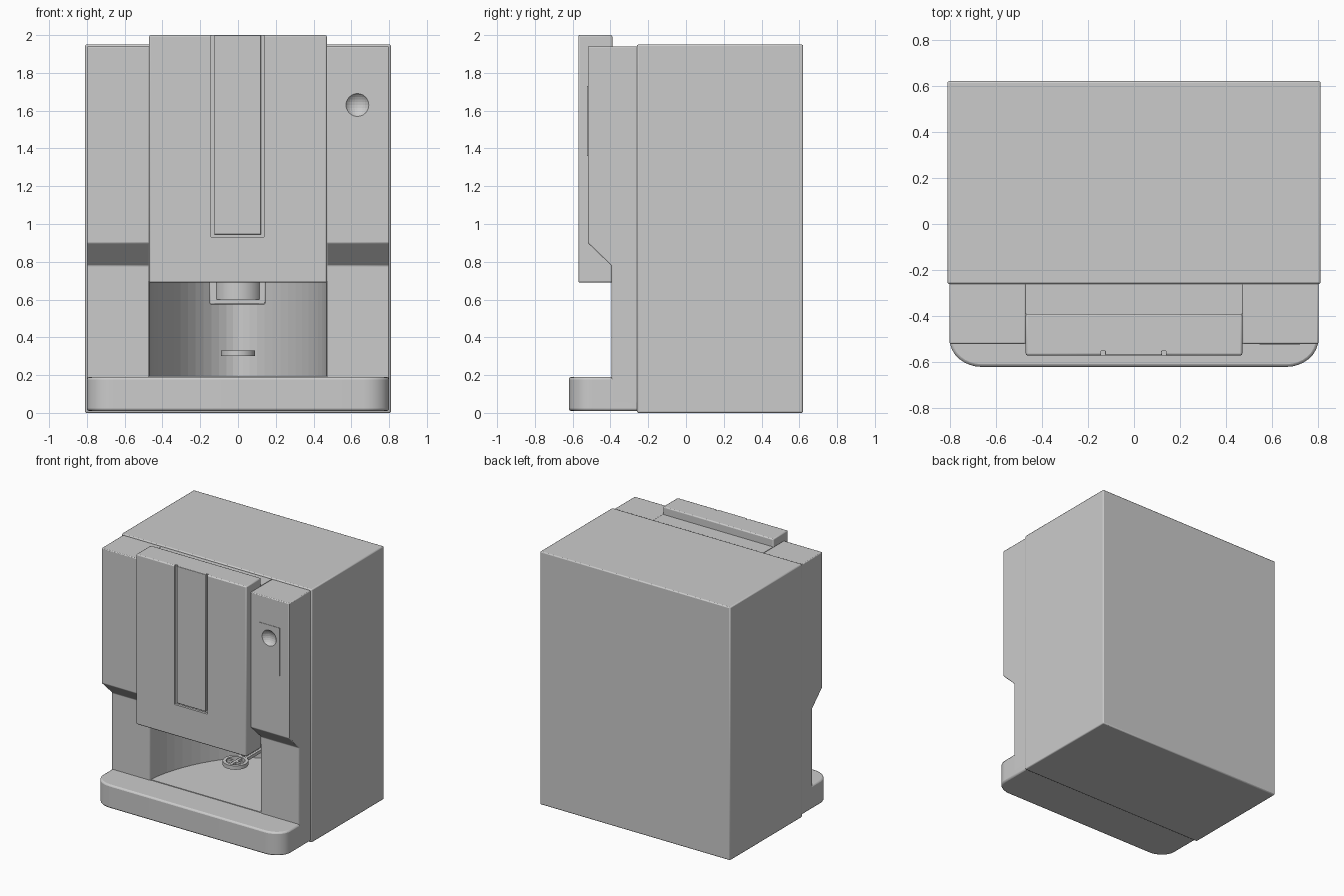
import bpy, bmesh, math

if "Cube" in bpy.data.objects:
    bpy.data.objects.remove(bpy.data.objects["Cube"])

grey = bpy.data.materials.new("light_grey")
grey.diffuse_color = (0.6, 0.6, 0.6, 1)
grey.use_nodes = True
grey.node_tree.nodes["Principled BSDF"].inputs["Base Color"].default_value = grey.diffuse_color


def finish(name, bm, bevel=0.0):
    bmesh.ops.recalc_face_normals(bm, faces=bm.faces)
    me = bpy.data.meshes.new(name)
    bm.to_mesh(me)
    bm.free()
    ob = bpy.data.objects.new(name, me)
    bpy.context.collection.objects.link(ob)
    me.materials.append(grey)
    if bevel:
        mod = ob.modifiers.new("Bevel", 'BEVEL')
        mod.width, mod.segments, mod.limit_method = bevel, 2, 'ANGLE'
    return ob


def prism(name, pts, lo, hi, axis='z', bevel=0.0):
    """Extrude a closed outline along x (outline is y,z) or z (outline is x,y)."""
    bm = bmesh.new()
    place = (lambda p, h: (p[0], p[1], h)) if axis == 'z' else (lambda p, h: (h, p[0], p[1]))
    f = bm.faces.new([bm.verts.new(place(p, lo)) for p in pts])
    top = bmesh.ops.extrude_face_region(bm, geom=[f])
    shift = (0, 0, hi - lo) if axis == 'z' else (hi - lo, 0, 0)
    bmesh.ops.translate(bm, vec=shift, verts=[v for v in top['geom'] if isinstance(v, bmesh.types.BMVert)])
    return finish(name, bm, bevel)


def box(name, x0, x1, y0, y1, z0, z1, bevel=0.0):
    return prism(name, [(x0, y0), (x1, y0), (x1, y1), (x0, y1)], z0, z1, 'z', bevel)


def cut(ob, cutter):
    cutter.hide_render = True
    cutter.hide_set(True)
    mod = ob.modifiers.new("Cut", 'BOOLEAN')
    mod.operation, mod.object, mod.solver = 'DIFFERENCE', cutter, 'EXACT'


def circle(cx, cy, r, n=32):
    return [(cx + r * math.cos(2 * math.pi * i / n), cy + r * math.sin(2 * math.pi * i / n)) for i in range(n)]


# Cabinet and the housing behind the door
body = box("cabinet", -0.81, 0.81, -0.26, 0.62, 0.0, 1.95, 0.008)
core = box("front_core", -0.47, 0.47, -0.39, -0.25, 0.05, 1.94)

# Side columns with an overhanging upper half
profile = [(-0.25, 0.05), (-0.395, 0.05), (-0.395, 0.78), (-0.52, 0.90), (-0.52, 1.94), (-0.25, 1.94)]
left = prism("left_column", profile, -0.80, -0.47, 'x', 0.006)
right = prism("right_column", profile, 0.47, 0.80, 'x', 0.006)

# Base tray with rounded front corners
corner = [(0.66 + 0.14 * math.sin(a), -0.50 - 0.12 * math.cos(a))
          for a in (math.pi / 2 * i / 8 for i in range(9))]
outline = corner + [(0.80, -0.25), (-0.80, -0.25)] + [(-x, y) for x, y in reversed(corner)]
base = prism("base_tray", outline, 0.01, 0.19, 'z', 0.012)

# Curved cup bay
arc = []
for i in range(33):
    a = math.pi * i / 32
    c, s = math.cos(a), math.sin(a)
    arc.append((math.copysign(0.469 * abs(c) ** 1.25, c), -0.39 + 0.74 * abs(s) ** 1.25))
bay = prism("bay_cutter", [(-0.469, -0.7), (0.469, -0.7)] + arc, 0.195, 0.72)
for part in (body, core):
    cut(part, bay)

# Door with a channel and a raised strip inside it
door = box("door", -0.47, 0.47, -0.57, -0.39, 0.69, 2.0, 0.008)
cut(door, box("channel_cutter", -0.143, 0.138, -0.60, -0.552, 0.93, 2.1))
box("door_strip", -0.125, 0.122, -0.569, -0.545, 0.945, 2.0, 0.003)

# Control plate and dished button
plate = box("control_plate", 0.545, 0.72, -0.523, -0.515, 1.36, 1.73)
bm = bmesh.new()
bmesh.ops.create_uvsphere(bm, u_segments=32, v_segments=16, radius=0.075)
bmesh.ops.translate(bm, vec=(0.632, -0.567, 1.63), verts=bm.verts)
dish = finish("button_cutter", bm)
cut(plate, dish)
cut(right, dish)

# Dispensing spout: shroud with a nozzle in front
box("spout_shroud", -0.15, 0.145, -0.12, 0.10, 0.575, 0.73, 0.006)
prism("spout_nozzle", circle(0, -0.06, 0.13), 0.60, 0.73)

# Cup guide: ring, cross spokes and arm to the back wall
bm = bmesh.new()
n = 32
rings = [[bm.verts.new((x, y, z)) for x, y in circle(0, -0.03, r, n)]
         for r, z in ((0.09, 0.30), (0.09, 0.33), (0.066, 0.33), (0.066, 0.30))]
for k in range(4):
    a, b = rings[k], rings[(k + 1) % 4]
    for i in range(n):
        j = (i + 1) % n
        bm.faces.new((a[i], a[j], b[j], b[i]))
finish("guide_ring", bm)
box("guide_spoke_across", -0.075, 0.075, -0.04, -0.02, 0.303, 0.325)
box("guide_spoke_along", -0.01, 0.01, -0.105, 0.045, 0.303, 0.325)
for side in (-1, 1):
    x = 0.03 * side
    box("guide_arm", x - 0.01, x + 0.01, 0.045, 0.36, 0.303, 0.327)

# Smooth curved faces, keep edges sharp
for ob in bpy.context.scene.objects:
    if not ob.hide_render:
        bpy.ops.object.select_all(action='DESELECT')
        ob.select_set(True)
        bpy.context.view_layer.objects.active = ob
        bpy.ops.object.shade_smooth_by_angle(angle=math.radians(35))
